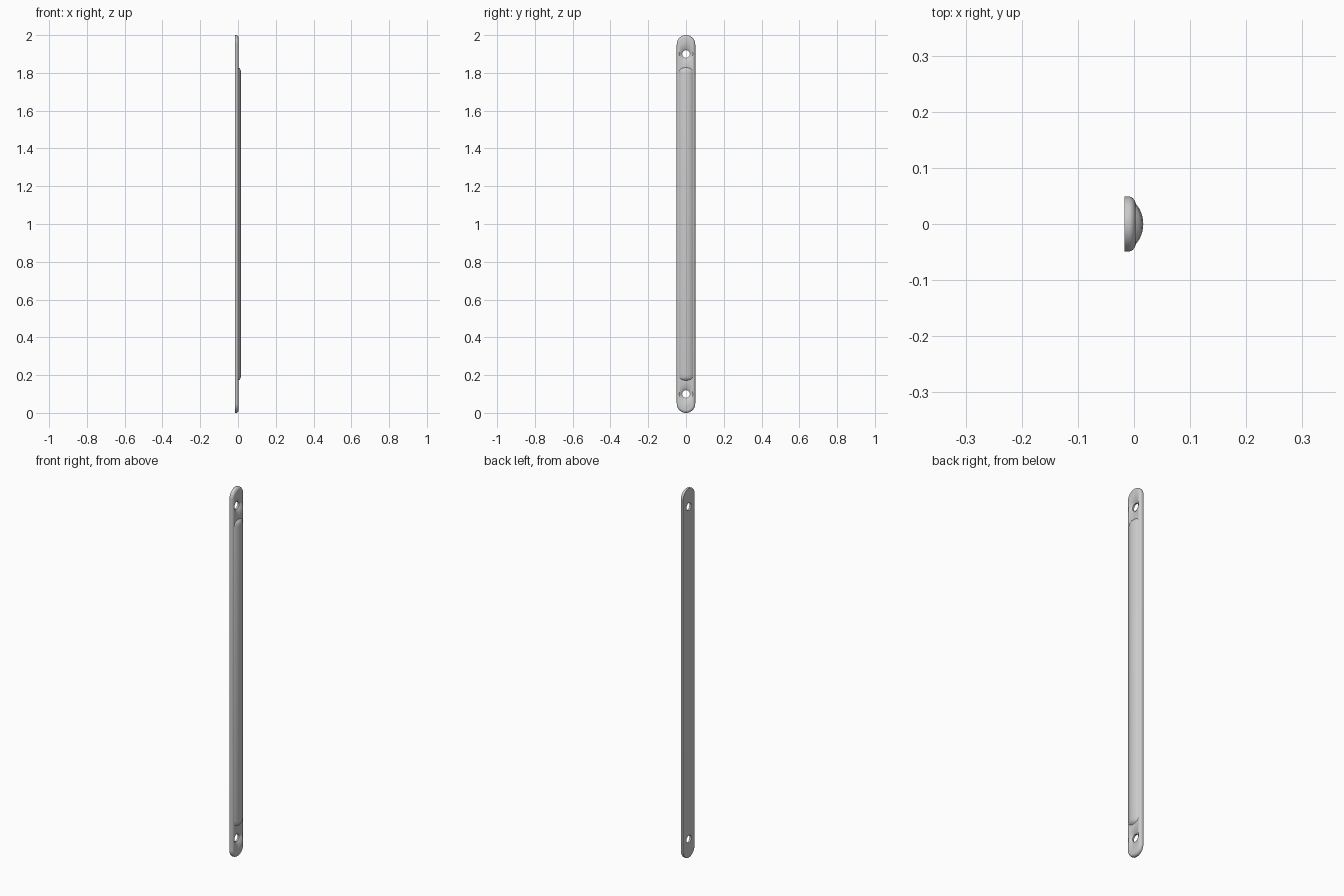
import bpy, bmesh
from math import sin, cos, pi, sqrt

if "Cube" in bpy.data.objects:
    bpy.data.objects.remove(bpy.data.objects["Cube"])

HALF_W, BACK, FACE, CROWN = 0.049, -0.017, 0.003, 0.0165


def loft(name, rings):
    """Skin a list of equal-length point rings and cap both ends."""
    bm = bmesh.new()
    loops = [[bm.verts.new(p) for p in ring] for ring in rings]
    for a, b in zip(loops, loops[1:]):
        for i in range(len(a)):
            j = (i + 1) % len(a)
            bm.faces.new((a[i], a[j], b[j], b[i]))
    bm.faces.new(loops[0][::-1])
    bm.faces.new(loops[-1])
    bmesh.ops.recalc_face_normals(bm, faces=bm.faces[:])
    mesh = bpy.data.meshes.new(name)
    bm.to_mesh(mesh)
    bm.free()
    ob = bpy.data.objects.new(name, mesh)
    bpy.context.collection.objects.link(ob)
    return ob


def stadium(x, inset, n=24):
    """Round-ended outline in the YZ plane."""
    r = HALF_W - inset
    pts = []
    for cz, start in ((2 - HALF_W, 0), (HALF_W, pi)):
        for i in range(n + 1):
            a = start + pi * i / n
            pts.append((x, r * cos(a), cz + r * sin(a)))
    return pts


def dome(z, crown, n=28):
    """Shallow circular-arc section, closed inside the plate."""
    radius = 0.0555
    centre = crown - radius
    low = -0.001
    w = sqrt(radius ** 2 - (low - centre) ** 2)
    pts = [(-0.006, -w, z)]
    for i in range(n + 1):
        y = -w + 2 * w * i / n
        pts.append((centre + sqrt(radius ** 2 - y * y), y, z))
    return pts + [(-0.006, w, z)]


# Flat-backed plate with a rounded front edge
rings = [stadium(BACK, 0)]
for i in range(9):
    a = pi / 2 * i / 8
    rings.append(stadium(-0.010 + (FACE + 0.010) * sin(a), 0.015 * (1 - cos(a))))
plate = loft("mounting_strip", rings)

# Raised crowned centre with softly sloped ends
sections = [(0.172, 0.003), (0.178, 0.010), (0.186, 0.0145), (0.20, CROWN),
            (1.80, CROWN), (1.814, 0.0145), (1.822, 0.010), (1.828, 0.003)]
crown = loft("raised_centre", [dome(z, c) for z, c in sections])

# Countersunk screw hole cutters
cutters = []
for z in (0.1, 1.9):
    profile = [(-0.03, 0.020), (-0.008, 0.020), (0.004, 0.038), (0.03, 0.038)]
    cutters.append(loft("screw_hole_cutter", [
        [(x, r * cos(2 * pi * i / 40), z + r * sin(2 * pi * i / 40)) for i in range(40)]
        for x, r in profile]))

for ob, op in [(crown, 'UNION')] + [(c, 'DIFFERENCE') for c in cutters]:
    mod = plate.modifiers.new(ob.name, 'BOOLEAN')
    mod.operation, mod.solver, mod.object = op, 'EXACT', ob
bpy.context.view_layer.objects.active = plate
plate.select_set(True)
for mod in list(plate.modifiers):
    bpy.ops.object.modifier_apply(modifier=mod.name)
for ob in [crown] + cutters:
    bpy.data.objects.remove(ob)
bpy.ops.object.shade_smooth_by_angle(angle=0.6)
